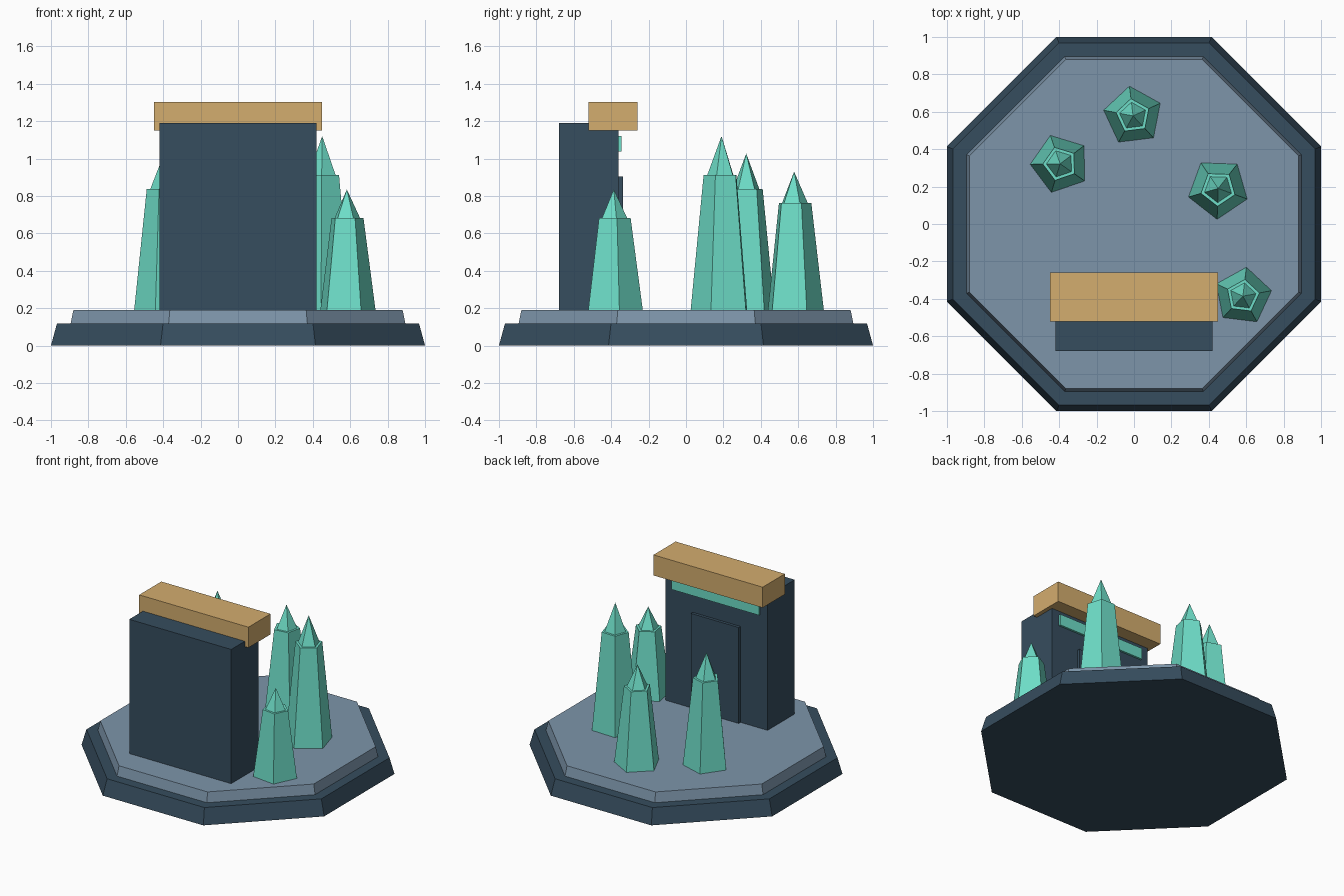
import bpy, bmesh
from math import cos, sin, pi, radians

cube = bpy.data.objects.get("Cube")
if cube:
    bpy.data.objects.remove(cube, do_unlink=True)


def linear(c):
    c /= 255
    return c / 12.92 if c <= 0.04045 else ((c + 0.055) / 1.055) ** 2.4


def material(name, *rgb):
    colour = [linear(c) for c in rgb] + [1]
    mat = bpy.data.materials.new(name)
    mat.use_nodes = True
    mat.diffuse_color = colour
    mat.node_tree.nodes["Principled BSDF"].inputs["Base Color"].default_value = colour
    return mat


slate = material("dark slate", 54, 77, 94)
stone = material("blue grey stone", 125, 149, 170)
teal = material("teal crystal", 110, 222, 200)
gold = material("tan gold", 212, 173, 110)


def finish(name, bm, mat):
    bmesh.ops.recalc_face_normals(bm, faces=bm.faces)
    mesh = bpy.data.meshes.new(name)
    bm.to_mesh(mesh)
    bm.free()
    mesh.materials.append(mat)
    obj = bpy.data.objects.new(name, mesh)
    bpy.context.collection.objects.link(obj)
    return obj


def stack(name, mat, sides, phase, rings, centre=(0, 0)):
    """Closed solid through polygon rings (radius, z); radius 0 makes a tip."""
    bm = bmesh.new()
    loops = []
    for r, z in rings:
        count = sides if r else 1
        loops.append([bm.verts.new((centre[0] + r * cos(phase + 2 * pi * i / sides),
                                    centre[1] + r * sin(phase + 2 * pi * i / sides), z))
                      for i in range(count)])
    for low, high in zip(loops, loops[1:]):
        for i in range(sides):
            j = (i + 1) % sides
            top = [high[0]] if len(high) == 1 else [high[j], high[i]]
            bm.faces.new([low[i], low[j]] + top)
    bm.faces.new(loops[0])
    if len(loops[-1]) > 1:
        bm.faces.new(loops[-1])
    return finish(name, bm, mat)


def box(name, mat, half_width, y0, y1, z0, z1):
    bm = bmesh.new()
    bmesh.ops.create_cube(bm, size=1)
    for v in bm.verts:
        v.co = (2 * half_width * v.co.x,
                y1 if v.co.y > 0 else y0,
                z1 if v.co.z > 0 else z0)
    return finish(name, bm, mat)


# Octagonal plinth in two tapered tiers, sized by distance to the flat sides
flat = 1 / cos(pi / 8)
stack("base_tier", slate, 8, pi / 8, [(flat, 0), (0.968 * flat, 0.117)])
stack("floor_tier", stone, 8, pi / 8, [(0.895 * flat, 0.117), (0.88 * flat, 0.19)])

# Gate block with door, glowing strip and overhanging lintel
box("gate_wall", slate, 0.42, -0.68, -0.36, 0.19, 1.19)
box("gate_door", slate, 0.197, -0.37, -0.338, 0.19, 0.905)
box("gate_strip", teal, 0.36, -0.37, -0.345, 1.037, 1.12)
box("gate_lintel", gold, 0.45, -0.52, -0.26, 1.15, 1.303)

# Five-sided crystals: tapered shaft, narrow ledge, pointed tip
crystals = [
    # x, y, base radius, turn, shoulder height, tip height
    (0.45, 0.19, 0.165, -20, 0.913, 1.12),
    (-0.395, 0.322, 0.16, 37, 0.838, 1.027),
    (-0.005, 0.578, 0.16, 25, 0.762, 0.93),
    (0.582, -0.386, 0.156, 11, 0.682, 0.835),
]
for n, (x, y, r, turn, shoulder, tip) in enumerate(crystals, 1):
    stack(f"crystal_{n}", teal, 5, radians(turn),
          [(r, 0.19), (0.58 * r, shoulder), (0.46 * r, shoulder), (0, tip)], (x, y))
